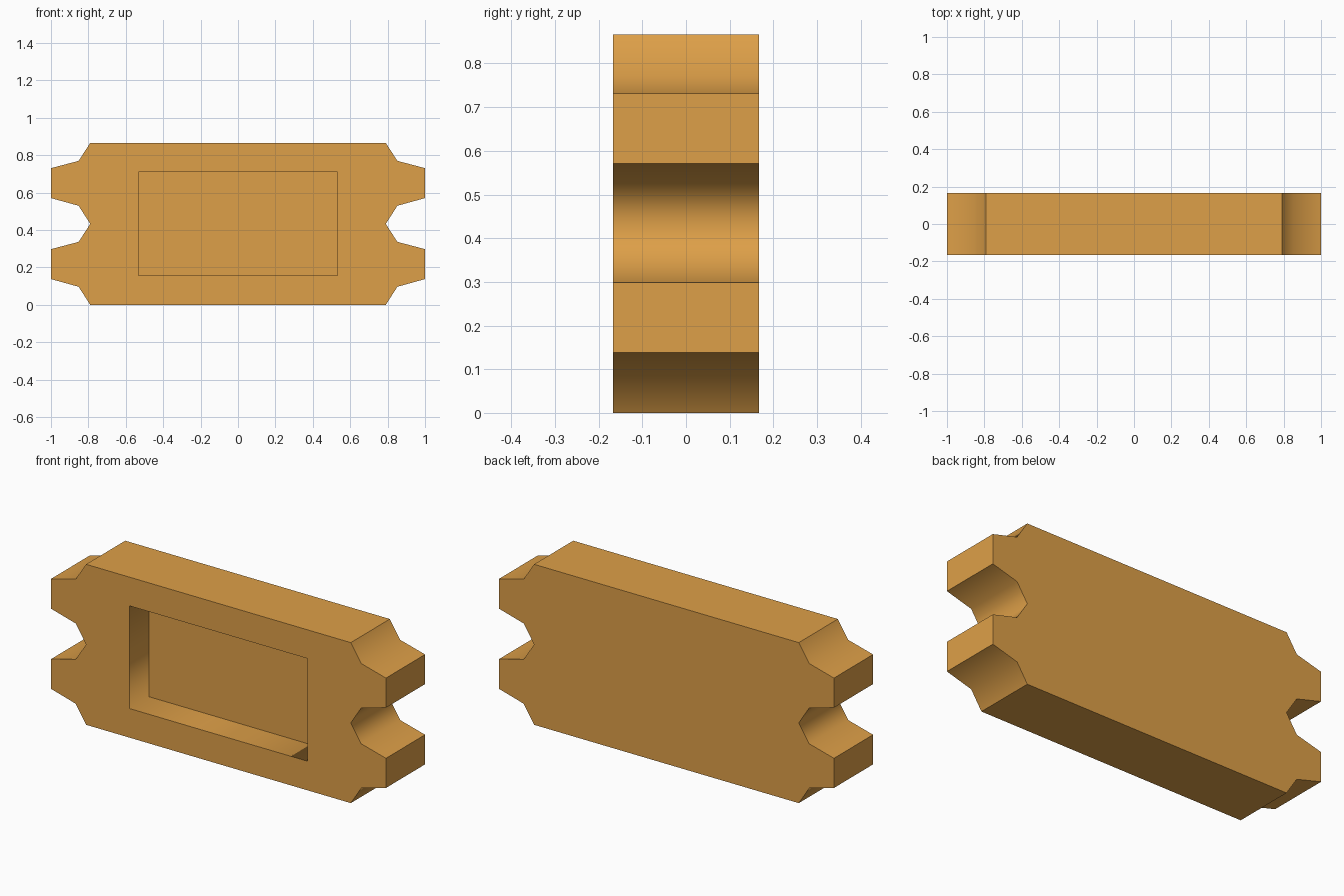
import bpy, bmesh

if "Cube" in bpy.data.objects:
    bpy.data.objects.remove(bpy.data.objects["Cube"])

HEIGHT, HALF_DEPTH = 0.866, 0.1667
POCKET_X, POCKET_Z0, POCKET_Z1 = 0.532, 0.157, 0.711

wood = bpy.data.materials.new("golden brown")
wood.diffuse_color = (0.73, 0.35, 0.065, 1)
wood.use_nodes = True
wood.node_tree.nodes["Principled BSDF"].inputs["Base Color"].default_value = wood.diffuse_color

# Right-hand outline with two teeth, bottom to top; left side is its mirror
tooth = [(0.79, 0.0), (0.852, 0.097), (1.0, 0.138), (1.0, 0.298), (0.852, 0.337)]
right = tooth + [(x, z + HEIGHT / 2) for x, z in tooth] + [(0.79, HEIGHT)]
left = [(-x, z) for x, z in reversed(right)]
outline = right + left
n, half = len(outline), len(right)
pocket = [(POCKET_X, POCKET_Z0), (POCKET_X, POCKET_Z1),
          (-POCKET_X, POCKET_Z1), (-POCKET_X, POCKET_Z0)]

bm = bmesh.new()


def ring(points, y):
    return [bm.verts.new((x, y, z)) for x, z in points]


def walls(a, b):
    return [bm.faces.new((a[i], a[i - 1], b[i - 1], b[i])) for i in range(len(a))]


front, back = ring(outline, -HALF_DEPTH), ring(outline, HALF_DEPTH)
rim, floor = ring(pocket, -HALF_DEPTH), ring(pocket, 0.0)

# Outer walls: only the sloped tooth faces shade smoothly
for f in walls(front, back):
    f.normal_update()
    f.smooth = max(abs(f.normal.x), abs(f.normal.z)) < 0.999

# Recessed pocket with smooth inner walls
for f in walls(rim, floor):
    f.smooth = True
bm.faces.new(floor)

# Back plate, and front plate split into four pieces around the pocket
bm.faces.new(back)
bm.faces.new(front[:half] + [rim[1], rim[0]])
bm.faces.new(front[half:] + [rim[3], rim[2]])
bm.faces.new((front[half - 1], front[half], rim[2], rim[1]))
bm.faces.new((front[n - 1], front[0], rim[0], rim[3]))
bmesh.ops.recalc_face_normals(bm, faces=bm.faces)

mesh = bpy.data.meshes.new("notched_block")
bm.to_mesh(mesh)
bm.free()
mesh.materials.append(wood)
bpy.context.collection.objects.link(bpy.data.objects.new("notched_block", mesh))
